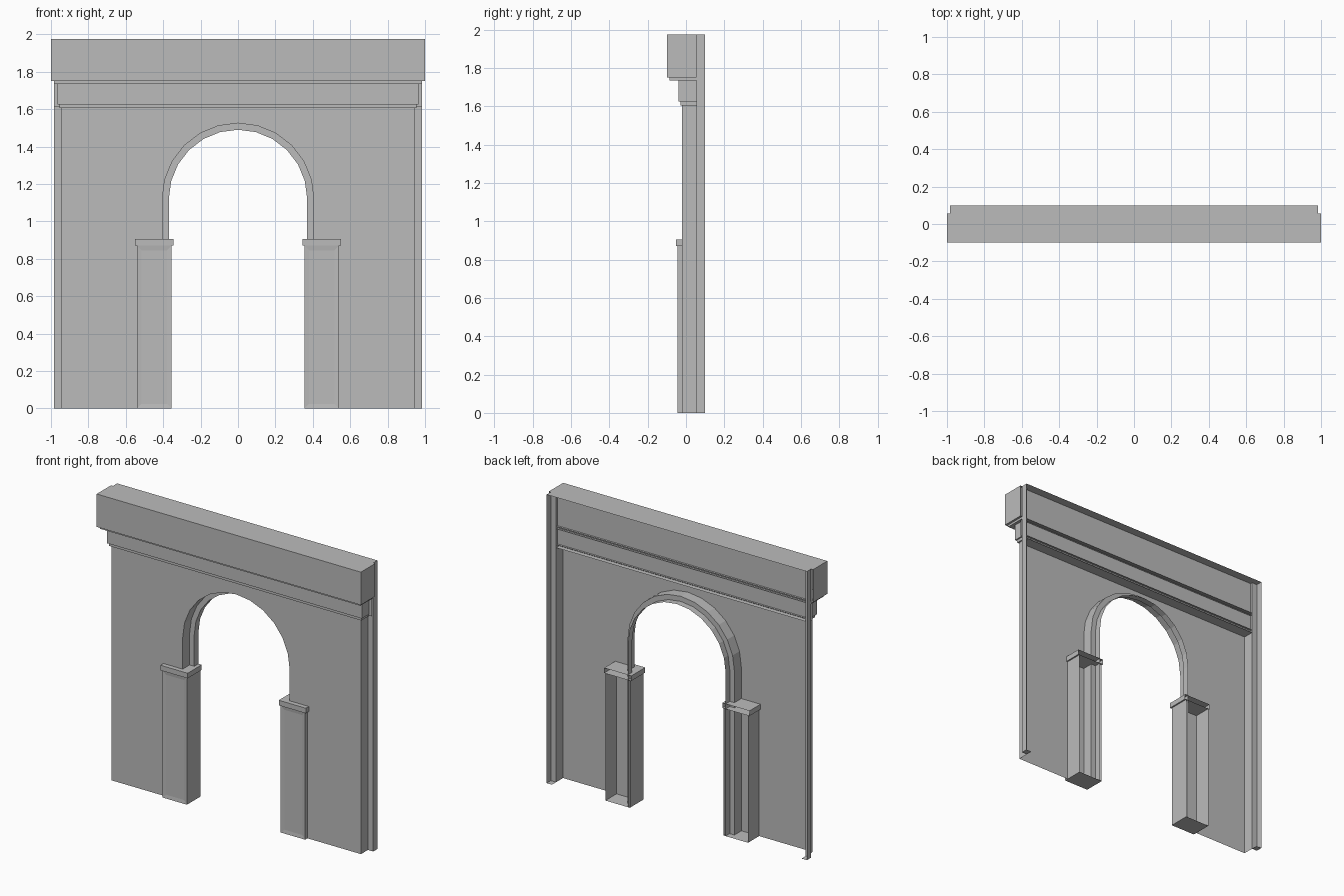
import bpy, bmesh, math
from mathutils import Vector

if "Cube" in bpy.data.objects:
    bpy.data.objects.remove(bpy.data.objects["Cube"])

stone = bpy.data.materials.new("grey_stone")
stone.use_nodes = True
grey = (0.5, 0.5, 0.5, 1)
stone.diffuse_color = grey
stone.node_tree.nodes["Principled BSDF"].inputs["Base Color"].default_value = grey

# Main depths and heights
FACE, STEP, BACK = -0.02, 0.055, 0.1
HEIGHT, WALL_TOP = 1.975, 1.605
WALL_X, EDGE_X = 0.945, 0.985


def finish(name, bm, mirror=False):
    mesh = bpy.data.meshes.new(name)
    bm.to_mesh(mesh)
    bm.free()
    mesh.materials.append(stone)
    obj = bpy.data.objects.new(name, mesh)
    bpy.context.collection.objects.link(obj)
    if mirror:
        obj.modifiers.new("Mirror", "MIRROR").use_mirror_merge = False
    return obj


def sheet(name, points, mirror=False):
    bm = bmesh.new()
    bm.faces.new([bm.verts.new(p) for p in points])
    return finish(name, bm, mirror)


def loft(name, rows, mirror=False):
    bm = bmesh.new()
    grid = [[bm.verts.new(p) for p in row] for row in rows]
    for a, b in zip(grid, grid[1:]):
        for j in range(len(a) - 1):
            bm.faces.new((a[j], a[j + 1], b[j + 1], b[j]))
    return finish(name, bm, mirror)


def shell_box(name, x, y, z, mirror=False, inset=0):
    """Box without a back face, optionally with a shallow front panel."""
    bm = bmesh.new()
    bmesh.ops.create_cube(bm, size=1)
    for v in bm.verts:
        v.co = Vector([lo + (c + 0.5) * (hi - lo) for c, (lo, hi) in zip(v.co, (x, y, z))])
    bm.normal_update()
    back = [f for f in bm.faces if f.normal.y > 0.9]
    front = [f for f in bm.faces if f.normal.y < -0.9]
    bmesh.ops.delete(bm, geom=back, context="FACES_ONLY")
    if inset:
        bmesh.ops.inset_region(bm, faces=front, thickness=inset, depth=-0.003)
    return finish(name, bm, mirror)


# Arch outline: straight jambs and a twelve-sided half round
def arch_path(radius, spring=1.12, segments=12):
    arc = [(-radius * math.cos(math.pi * i / segments),
            spring + radius * math.sin(math.pi * i / segments))
           for i in range(segments + 1)]
    return [(-radius, 0)] + arc + [(radius, 0)]


OUTER, INNER = 0.405, 0.37

# Front wall with the arched opening
outline = [(-WALL_X, 0)] + arch_path(OUTER) + [(WALL_X, 0), (WALL_X, WALL_TOP), (-WALL_X, WALL_TOP)]
sheet("front_wall", [(x, FACE, z) for x, z in outline])

# Stepped reveal running around the opening
steps = [(OUTER, FACE), (OUTER, STEP), (INNER, STEP), (INNER, BACK)]
paths = [[(x, y, z) for x, z in arch_path(r)] for r, y in steps]
loft("arch_reveal", list(zip(*paths)))

# Stepped wall ends with small feet
ends = [(WALL_X, FACE), (WALL_X, STEP), (EDGE_X, STEP), (EDGE_X, BACK)]
loft("wall_end", [[(x, y, z) for x, y in ends] for z in (0, HEIGHT)], mirror=True)
sheet("wall_end_foot", [(WALL_X, STEP, 0), (WALL_X, BACK, 0),
                        (EDGE_X, BACK, 0), (EDGE_X, STEP, 0)], mirror=True)

# Entablature: half width, front depth, bottom, top
bands = {
    "lower_moulding": (0.955, -0.03, WALL_TOP, 1.625),
    "frieze": (0.965, -0.04, 1.625, 1.735),
    "upper_moulding": (0.985, -0.085, 1.735, 1.75),
    "cornice_block": (1.0, -0.1, 1.75, HEIGHT),
}
for name, (w, front, low, high) in bands.items():
    shell_box(name, (-w, w), (front, STEP), (low, high))

# Recessed back of the entablature and the rear strip of its top
PANEL_Y = 0.04
sheet("entablature_back", [(EDGE_X, PANEL_Y, 1.615), (-EDGE_X, PANEL_Y, 1.615),
                           (-EDGE_X, PANEL_Y, HEIGHT), (EDGE_X, PANEL_Y, HEIGHT)])
sheet("top_rear_strip", [(-EDGE_X, STEP, HEIGHT), (EDGE_X, STEP, HEIGHT),
                         (EDGE_X, BACK, HEIGHT), (-EDGE_X, BACK, HEIGHT)])

# Piers and their caps on both sides of the opening
shell_box("pier", (0.355, 0.54), (-0.045, BACK), (0, 0.87), mirror=True, inset=0.035)
shell_box("pier_cap", (0.345, 0.55), (-0.052, BACK), (0.87, 0.905), mirror=True)
